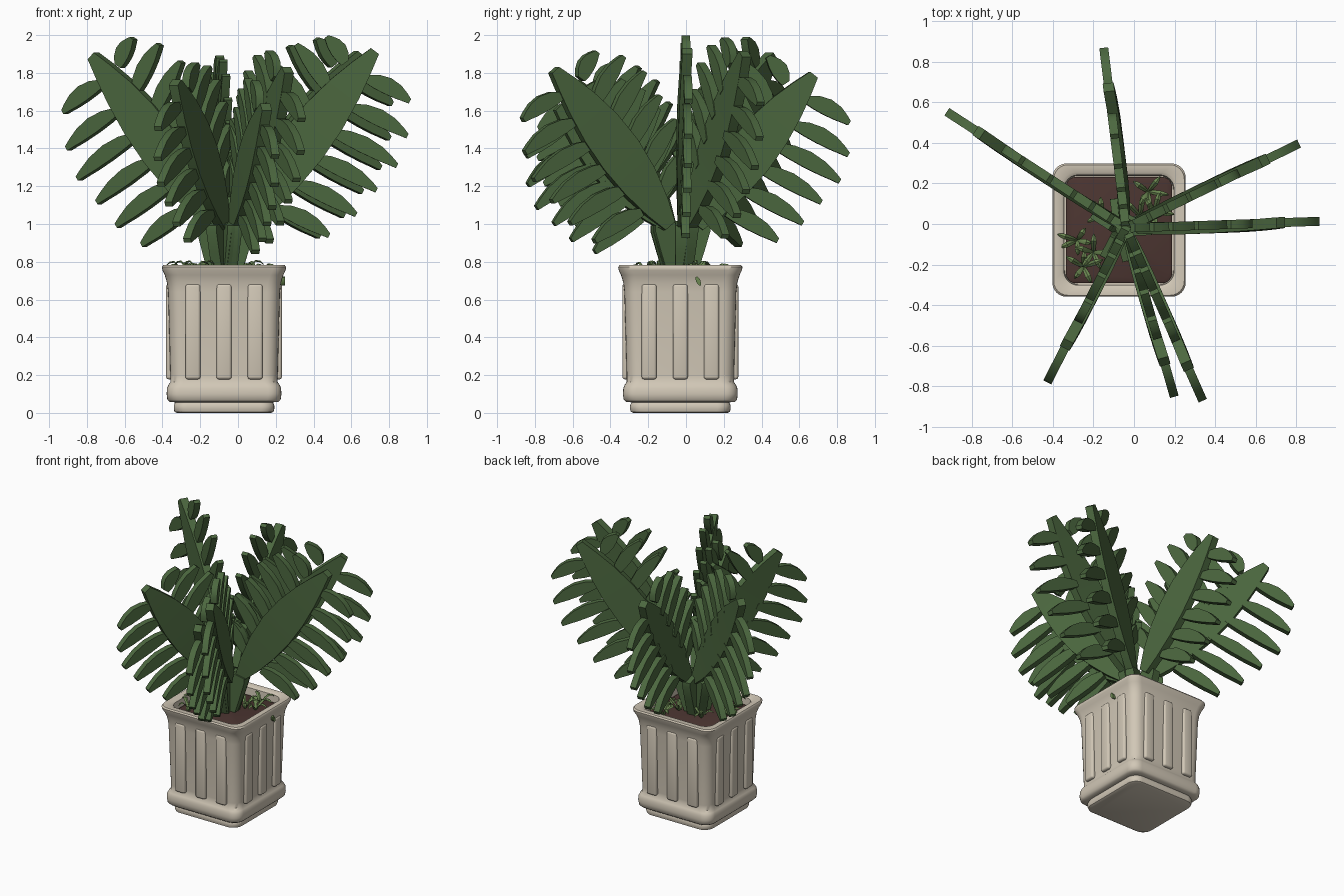
import bpy, bmesh, math, random
from mathutils import Vector, Matrix

if "Cube" in bpy.data.objects:
    bpy.data.objects.remove(bpy.data.objects["Cube"])

random.seed(4)


def material(name, rgb):
    m = bpy.data.materials.new(name)
    m.diffuse_color = (*rgb, 1)
    m.use_nodes = True
    m.node_tree.nodes["Principled BSDF"].inputs["Base Color"].default_value = m.diffuse_color
    return m


STONE = material("warm_stone", (0.64, 0.575, 0.47))
SOIL = material("dark_soil", (0.07, 0.035, 0.03))
LEAF = material("leaf_green", (0.072, 0.138, 0.05))
SPROUT = material("sprout_green", (0.15, 0.25, 0.085))
POT = Vector((-0.074, -0.03, 0))     # pot centre
CROWN = Vector((-0.04, -0.02, 0))    # point the fronds grow from


def finish(bm, name, mat, matrix=Matrix(), angle=35):
    bmesh.ops.recalc_face_normals(bm, faces=bm.faces)
    me = bpy.data.meshes.new(name)
    bm.to_mesh(me)
    bm.free()
    me.materials.append(mat)
    ob = bpy.data.objects.new(name, me)
    ob.matrix_world = matrix
    bpy.context.collection.objects.link(ob)
    bpy.ops.object.select_all(action='DESELECT')
    ob.select_set(True)
    bpy.context.view_layer.objects.active = ob
    bpy.ops.object.shade_smooth_by_angle(angle=math.radians(angle))
    return ob


def loft(bm, rings):
    """Skin a list of closed rings and cap both ends."""
    loops = [[bm.verts.new(p) for p in r] for r in rings]
    n = len(loops[0])
    for a, b in zip(loops, loops[1:]):
        for i in range(n):
            bm.faces.new((a[i], a[(i + 1) % n], b[(i + 1) % n], b[i]))
    bm.faces.new(loops[0])
    bm.faces.new(loops[-1])


def rounded_square(half, z, radius, steps=6):
    c, pts = half - radius, []
    for q, (sx, sy) in enumerate(((1, 1), (-1, 1), (-1, -1), (1, -1))):
        for k in range(steps + 1):
            a = math.pi / 2 * (q + k / steps)
            pts.append((sx * c + radius * math.cos(a), sy * c + radius * math.sin(a), z))
    return pts


def square_lathe(name, profile, mat, radius):
    bm = bmesh.new()
    loft(bm, [rounded_square(h, z, min(radius, h * 0.9)) for h, z in profile])
    return finish(bm, name, mat, Matrix.Translation(POT), 45)


# Pot: foot, then body with base moulding, flared rim and inner wall
square_lathe("pot_foot", [(0.25, 0), (0.262, 0.006), (0.266, 0.02), (0.266, 0.04),
                          (0.26, 0.053), (0.25, 0.065)], STONE, 0.07)
square_lathe("pot_body", [(0.26, 0.056), (0.288, 0.058), (0.30, 0.07), (0.304, 0.10),
                          (0.302, 0.13), (0.295, 0.148), (0.284, 0.163), (0.284, 0.20),
                          (0.296, 0.64), (0.302, 0.69), (0.314, 0.73), (0.326, 0.755),
                          (0.329, 0.772), (0.322, 0.782), (0.285, 0.782), (0.272, 0.772),
                          (0.268, 0.70)], STONE, 0.07)
square_lathe("soil", [(0.262, 0.69), (0.262, 0.722), (0.25, 0.728)], SOIL, 0.05)

# Raised ribs, three on each side of the pot
for side in range(4):
    for k in (-1, 0, 1):
        bm = bmesh.new()
        bmesh.ops.create_cube(bm, size=1, matrix=Matrix.Diagonal((0.08, 0.04, 0.505, 1)))
        bmesh.ops.bevel(bm, geom=bm.edges[:], offset=0.014, segments=3,
                        profile=0.5, affect='EDGES')
        mat = (Matrix.Translation(POT) @ Matrix.Rotation(side * math.pi / 2, 4, 'Z')
               @ Matrix.Translation((k * 0.165, -0.287, 0.43)))
        finish(bm, "pot_rib", STONE, mat)


def blade(bm, root, angle, length, widths, thick, bend=0.0, sway=0.0):
    """Thick flat leaf in the XZ plane: widths are (fraction, half width)."""
    d = Vector((math.cos(angle), 0, math.sin(angle)))
    n = Vector((-d.z, 0, d.x))
    t = Vector((0, thick / 2, 0))
    rings = []
    for s, w in widths:
        arc = (s - s * s) * 4
        p = root + d * (length * s) + n * (bend * arc) + Vector((0, sway * arc, 0))
        rings.append([p + n * w + t, p - n * w + t, p - n * w - t, p + n * w - t])
    loft(bm, rings)


MAIN = [(0, 0.035), (0.12, 0.075), (0.28, 0.11), (0.45, 0.126), (0.62, 0.118),
        (0.78, 0.09), (0.9, 0.058), (1, 0.026)]
SMALL = [(0, 0.022), (0.2, 0.038), (0.45, 0.045), (0.7, 0.038), (0.88, 0.024), (1, 0.013)]
LENGTHS = (0.34, 0.39, 0.40, 0.41, 0.36, 0.26)

# Fronds: compass angle, reach and height of the main blade's tip,
# sideways arch of the blade, leaflet size
FRONDS = [(2, 0.765, 1.915, -0.014, 1.0), (26, 0.76, 1.90, 0.010, 1.0),
          (97, 0.70, 1.79, -0.014, 1.0), (147, 0.865, 1.89, 0.008, 1.1),
          (243, 0.645, 1.75, 0.008, 1.0), (286, 0.685, 1.62, -0.008, 1.0),
          (294, 0.745, 1.815, 0.008, 1.0)]
for azimuth, reach, top, sway, size in FRONDS:
    turn = Matrix.Rotation(math.radians(azimuth), 4, 'Z')
    place = Matrix.Translation(CROWN) @ turn
    start, tip = Vector((0.08, 0, 0.99)), Vector((reach, 0, top))
    spine = tip - start
    angle = math.atan2(spine.z, spine.x)
    normal = Vector((-math.sin(angle), 0, math.cos(angle)))

    bm = bmesh.new()
    blade(bm, Vector((0.04, 0, 0.71)), math.radians(78), 0.30,
          [(0, 0.036), (0.5, 0.052), (0.9, 0.062), (1, 0.055)], 0.06)
    finish(bm, "frond_stalk", LEAF, Matrix.Translation((-0.07, -0.03, 0)) @ turn)

    # Main blade is a little thicker than the leaflets, so it hides their roots
    bm = bmesh.new()
    blade(bm, start, angle, spine.length, MAIN, 0.054, 0.012, sway)
    finish(bm, "frond_blade", LEAF, place)

    # Leaflets in pairs below and above the main blade, rooted near its edges
    bm = bmesh.new()
    for i, length in enumerate(LENGTHS):
        s = 0.15 + 0.145 * i
        p = start + spine * s
        cut = 0.03 if i < 5 else 0.0
        blade(bm, p - normal * (0.05 + cut), angle - math.radians(81),
              length * size - cut, SMALL, 0.044, 0.018)
        off = 0.075 if i < 5 else 0.09
        up = length * 0.92 - 0.035 if i < 5 else 0.17
        blade(bm, p + normal * off, angle + math.radians(72), up, SMALL, 0.044, -0.012)
    finish(bm, "frond_leaflets", LEAF, place)

# Small sprouts on the soil, each a fan of arching blades
SPROUTS = [(-0.28, -0.08), (-0.25, -0.21), (-0.2, -0.14), (0.07, 0.16), (0.10, 0.06),
           (0.03, 0.04), (-0.16, 0.05)]
for x, y in SPROUTS:
    bm = bmesh.new()
    for k in range(5):
        a = k * 1.257 + random.uniform(-0.4, 0.4)
        out = Vector((math.cos(a), math.sin(a), 0))
        side = Vector((-out.y, out.x, 0))
        span, rise = random.uniform(0.07, 0.11), random.uniform(0.055, 0.085)
        rings = []
        for s, w in ((0, 0.006), (0.3, 0.012), (0.6, 0.014), (0.85, 0.009), (1, 0.002)):
            p = out * span * s + Vector((0, 0, rise * math.sin(2.3 * s)))
            rings.append([p + side * w, p + Vector((0, 0, 0.006)), p - side * w,
                          p - Vector((0, 0, 0.003))])
        loft(bm, rings)
    finish(bm, "soil_sprout", SPROUT, Matrix.Translation((x, y, 0.722)))

# One stray sprout leaf poking through the pot's right wall
bm = bmesh.new()
blade(bm, Vector((0, 0, 0)), math.radians(-65), 0.05,
      [(0, 0.006), (0.4, 0.012), (0.8, 0.009), (1, 0.003)], 0.02)
finish(bm, "stray_sprout", SPROUT,
       Matrix.Translation((0.238, 0.055, 0.72)) @ Matrix.Rotation(math.pi / 2, 4, 'Z'))
